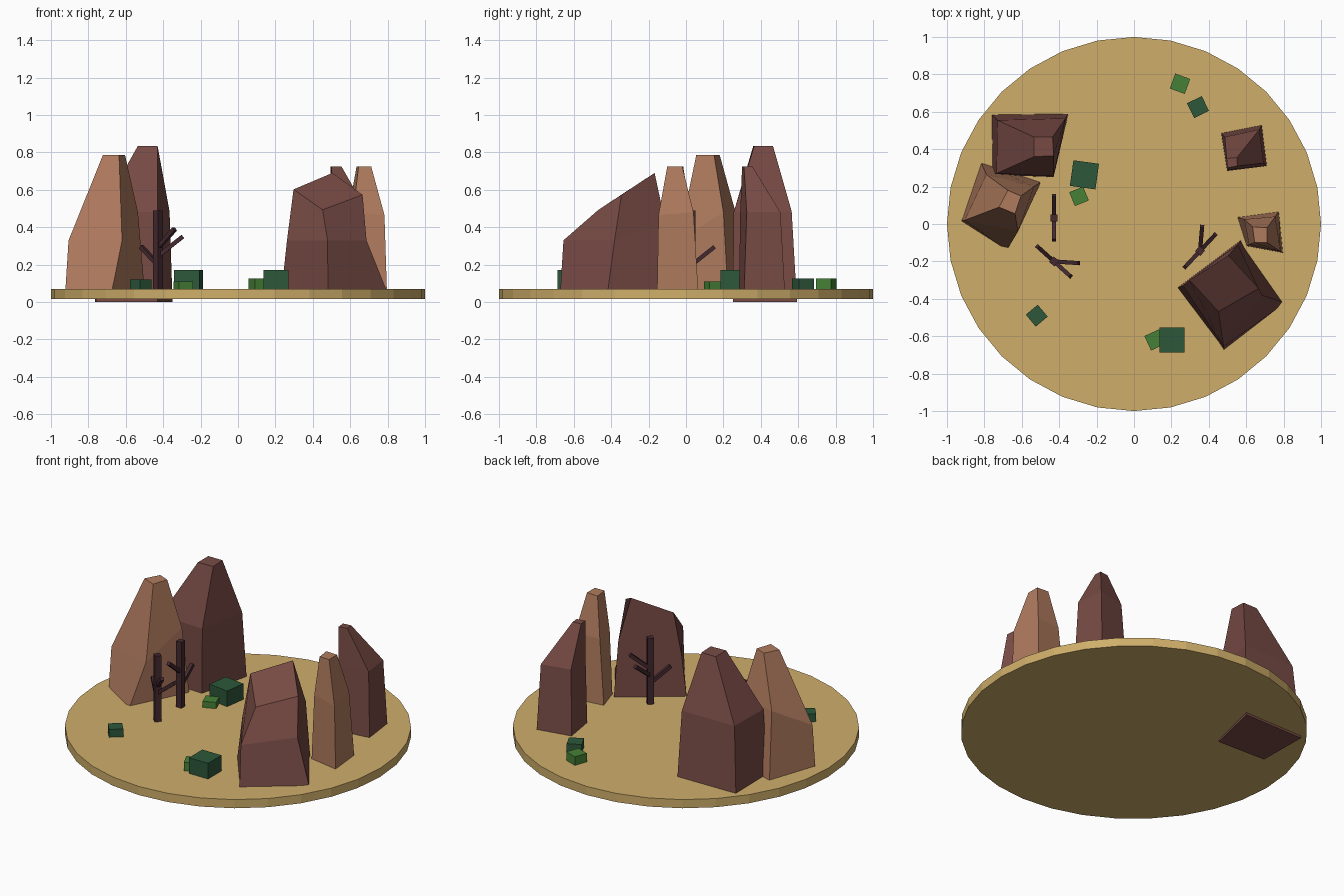
import bpy, bmesh, math
from mathutils import Vector, Matrix

if "Cube" in bpy.data.objects:
    bpy.data.objects.remove(bpy.data.objects["Cube"])


def material(name, srgb):
    m = bpy.data.materials.new(name)
    lin = [c / 12.92 if c <= 0.04045 else ((c + 0.055) / 1.055) ** 2.4 for c in (v / 255 for v in srgb)]
    m.diffuse_color = (*lin, 1)
    m.use_nodes = True
    m.node_tree.nodes["Principled BSDF"].inputs["Base Color"].default_value = m.diffuse_color
    return m


SAND = material("sand", (207, 174, 106))
TAN = material("tan rock", (176, 123, 94))
RED = material("dark red rock", (120, 75, 69))
BARK = material("dark bark", (68, 41, 47))
DARK = material("dark green", (45, 87, 58))
LIGHT = material("light green", (70, 128, 54))


def finish(name, bm, mat):
    bmesh.ops.recalc_face_normals(bm, faces=bm.faces)
    me = bpy.data.meshes.new(name)
    bm.to_mesh(me)
    bm.free()
    me.materials.append(mat)
    ob = bpy.data.objects.new(name, me)
    bpy.context.collection.objects.link(ob)
    return ob


def rock(name, mat, z0, base, mid, top):
    """Four-sided boulder lofted through base, middle and top rings."""
    bm = bmesh.new()
    rings = [[bm.verts.new((x, y, z0)) for x, y in base],
             [bm.verts.new(p) for p in mid],
             [bm.verts.new(p) for p in top]]
    for a, b in zip(rings, rings[1:]):
        for i in range(4):
            j = (i + 1) % 4
            bm.faces.new((a[i], a[j], b[j], b[i]))
    bm.faces.new(rings[0])
    bm.faces.new(rings[2])
    finish(name, bm, mat)


def box(bm, matrix, sx, sy, sz):
    bmesh.ops.create_cube(bm, size=1, matrix=matrix @ Matrix.Diagonal((sx, sy, sz, 1)))


# Sandy disc
bm = bmesh.new()
bmesh.ops.create_cone(bm, cap_ends=True, segments=32, radius1=1, radius2=1, depth=0.055,
                      matrix=Matrix.Translation((0, 0, 0.0425)))
finish("sand_disc", bm, SAND)

# Boulders
rock("back_left_boulder", RED, 0.0,
     [(-.765, .588), (-.35, .593), (-.43, .25), (-.76, .262)],
     [(-.73, .555, .48), (-.366, .565, .484), (-.43, .255, .48), (-.735, .27, .48)],
     [(-.535, .465, .835), (-.435, .465, .835), (-.43, .365, .835), (-.535, .36, .835)])
rock("left_boulder", TAN, 0.03,
     [(-.818, .33), (-.497, .225), (-.68, -.14), (-.925, .016)],
     [(-.79, .265, .48), (-.535, .2, .48), (-.62, -.04, .329), (-.906, .02, .329)],
     [(-.674, .18, .786), (-.604, .15, .786), (-.636, .055, .786), (-.722, .09, .786)])
rock("front_right_boulder", RED, 0.03,
     [(.572, -.086), (.807, -.422), (.481, -.674), (.23, -.342)],
     [(.555, -.11, .42), (.687, -.382, .33), (.479, -.655, .33), (.262, -.33, .33)],
     [(.505, -.168, .69), (.666, -.345, .573), (.452, -.468, .493), (.297, -.3, .602)])
rock("right_boulder", TAN, 0.03,
     [(.551, .037), (.775, .067), (.797, -.155), (.6, -.118)],
     [(.59, .025, .48), (.755, .04, .48), (.783, -.147, .465), (.615, -.11, .48)],
     [(.634, -.015, .725), (.712, -.02, .725), (.712, -.1, .725), (.645, -.1, .725)])
rock("back_right_boulder", RED, 0.03,
     [(.465, .487), (.684, .53), (.711, .31), (.497, .283)],
     [(.485, .465, .48), (.67, .505, .48), (.693, .325, .48), (.505, .29, .48)],
     [(.495, .35, .725), (.55, .355, .725), (.553, .31, .725), (.5, .3, .725)])


# Bare trees: square trunk with angled branches (turn, start z, reach, tip z)
BRANCHES = [(0, .20, .12, .295), (180, .29, .12, .39), (-142, .245, .133, .35)]


def tree(name, x, y, turn, count):
    bm = bmesh.new()
    box(bm, Matrix.Translation((x, y, .265)) @ Matrix.Rotation(math.radians(turn), 4, 'Z'), .038, .038, .45)
    for ang, z0, reach, z1 in BRANCHES[:count]:
        a = math.radians(turn + ang)
        p = Vector((x, y, z0))
        q = Vector((x + reach * math.cos(a), y + reach * math.sin(a), z1))
        rot = (q - p).to_track_quat('Z', 'Y').to_matrix().to_4x4()
        box(bm, Matrix.Translation((p + q) / 2) @ rot, .022, .022, (q - p).length)
    finish(name, bm, BARK)


tree("left_tree", -.428, .033, 90, 2)
tree("front_left_tree", -.428, -.2, 138, 3)
tree("right_tree", .353, -.144, -133, 3)

# Cube shrubs: x, y, side, turn, top height, colour
SHRUBS = [
    (-.265, .263, .138, -8, .17, DARK), (-.294, .148, .08, 22, .11, LIGHT),
    (-.52, -.49, .083, 40, .12, DARK), (.203, -.62, .135, 0, .17, DARK),
    (.112, -.62, .085, 25, .125, LIGHT), (.246, .75, .085, -20, .125, LIGHT),
    (.342, .625, .088, 26, .125, DARK),
]
for i, (x, y, s, turn, h, mat) in enumerate(SHRUBS):
    bm = bmesh.new()
    z0 = .03
    box(bm, Matrix.Translation((x, y, (h + z0) / 2)) @ Matrix.Rotation(math.radians(turn), 4, 'Z'), s, s, h - z0)
    finish(f"shrub_{i + 1}", bm, mat)
